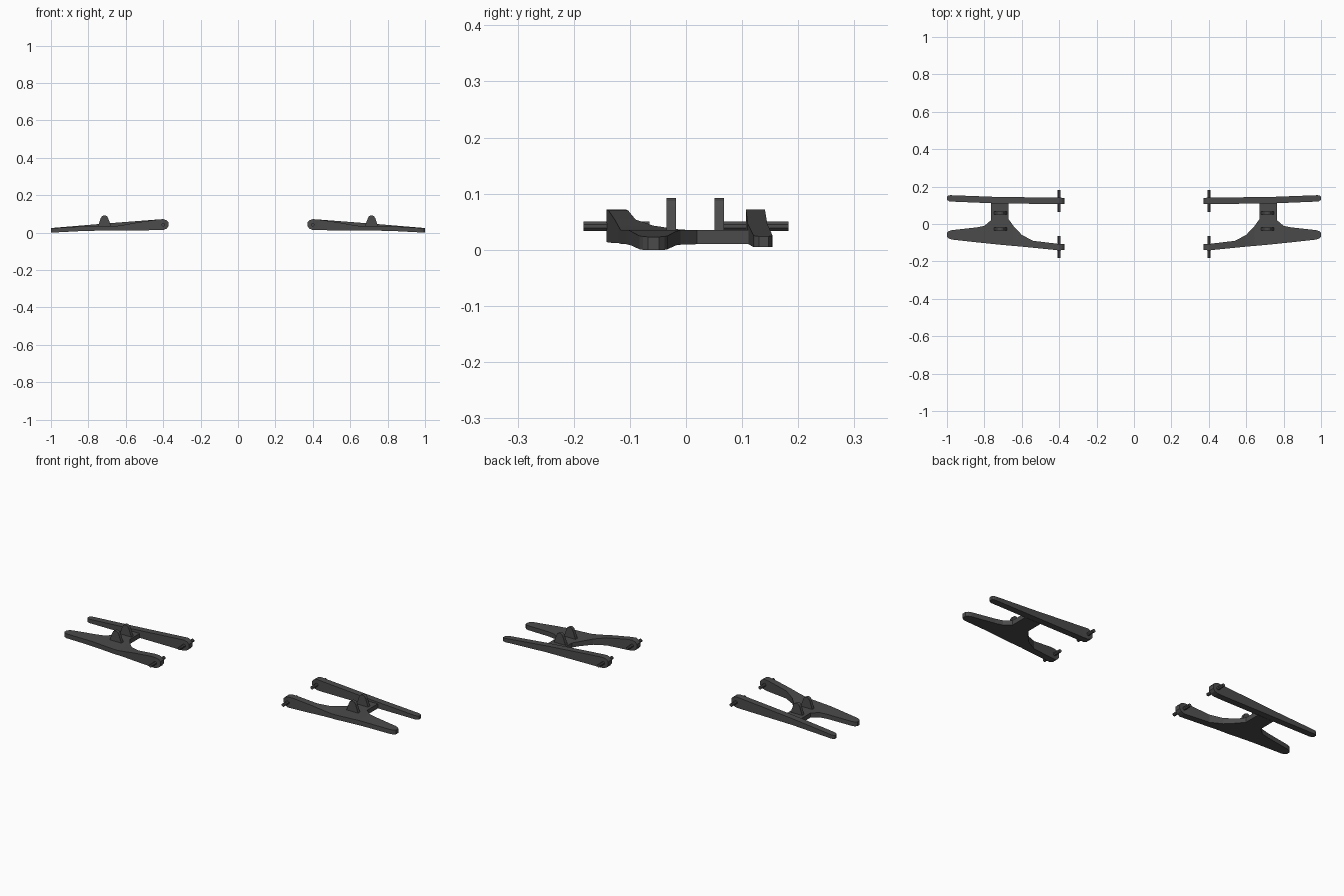
import bpy, bmesh, math

mat = bpy.data.materials.new("dark_metal")
mat.diffuse_color = (0.07, 0.07, 0.07, 1)


def finish(name, bm):
    """Turn a bmesh into an object mirrored to the other side."""
    bmesh.ops.recalc_face_normals(bm, faces=bm.faces)
    me = bpy.data.meshes.new(name)
    bm.to_mesh(me)
    bm.free()
    me.materials.append(mat)
    ob = bpy.data.objects.new(name, me)
    bpy.context.collection.objects.link(ob)
    mod = ob.modifiers.new("mirror", 'MIRROR')
    mod.use_axis[0] = True
    mod.use_mirror_merge = False
    return ob


def loft(name, stations):
    """Rectangular sections (x, y0, y1, z0, z1) joined along x."""
    bm = bmesh.new()
    rings = [[bm.verts.new((x, y, z)) for y, z in
              ((y0, z0), (y1, z0), (y1, z1), (y0, z1))]
             for x, y0, y1, z0, z1 in stations]
    for a, b in zip(rings, rings[1:]):
        for i in range(4):
            j = (i + 1) % 4
            bm.faces.new((a[i], a[j], b[j], b[i]))
    bm.faces.new(rings[0])
    bm.faces.new(rings[-1])
    return finish(name, bm)


def prism(name, pts, y0, y1):
    """Extrude an x-z outline along y."""
    bm = bmesh.new()
    face = bm.faces.new([bm.verts.new((x, y0, z)) for x, z in pts])
    ext = bmesh.ops.extrude_face_region(bm, geom=[face])
    for v in ext["geom"]:
        if isinstance(v, bmesh.types.BMVert):
            v.co.y = y1
    return finish(name, bm)


# Front arm, flaring towards the bridge
loft("front_arm", [
    (0.372, -0.138, -0.108, 0.033, 0.055),
    (0.382, -0.139, -0.108, 0.021, 0.066),
    (0.400, -0.142, -0.107, 0.014, 0.072),
    (0.430, -0.138, -0.103, 0.013, 0.070),
    (0.540, -0.127, -0.090, 0.012, 0.054),
    (0.600, -0.121, -0.058, 0.012, 0.043),
    (0.645, -0.117, -0.010, 0.011, 0.036),
    (0.670, -0.115, 0.025, 0.010, 0.035),
    (0.765, -0.106, 0.020, 0.010, 0.035),
    (0.800, -0.102, -0.010, 0.009, 0.035),
    (0.840, -0.098, -0.018, 0.008, 0.033),
    (0.975, -0.083, -0.033, 0.001, 0.025),
    (0.990, -0.077, -0.038, 0.000, 0.024),
    (1.000, -0.068, -0.048, 0.000, 0.023)])

# Rear arm, a plain tapering bar
loft("rear_arm", [
    (0.372, 0.108, 0.140, 0.033, 0.055),
    (0.382, 0.108, 0.140, 0.021, 0.066),
    (0.400, 0.107, 0.141, 0.014, 0.072),
    (0.430, 0.107, 0.141, 0.013, 0.070),
    (0.740, 0.110, 0.145, 0.011, 0.046),
    (0.980, 0.120, 0.154, 0.005, 0.026),
    (0.990, 0.122, 0.153, 0.005, 0.025),
    (1.000, 0.130, 0.147, 0.005, 0.024)])

# Bridge between the arms
loft("bridge", [(0.670, 0.0, 0.112, 0.010, 0.035),
                (0.765, 0.0, 0.112, 0.010, 0.035)])

# Twin mounting tabs with rounded tops
tab = [(0.677, 0.030), (0.750, 0.030)]
tab += [(0.714 + 0.020 * math.cos(math.radians(a)),
         0.073 + 0.020 * math.sin(math.radians(a))) for a in range(15, 166, 30)]
prism("tab_front", tab, -0.035, -0.018)
prism("tab_rear", tab, 0.051, 0.068)

# Pivot pins through the inner ends
pin = [(0.400 + 0.009 * math.cos(math.pi * (i + .5) / 4),
        0.042 + 0.009 * math.sin(math.pi * (i + .5) / 4)) for i in range(8)]
prism("pin_front", pin, -0.183, -0.065)
prism("pin_rear", pin, 0.065, 0.183)
